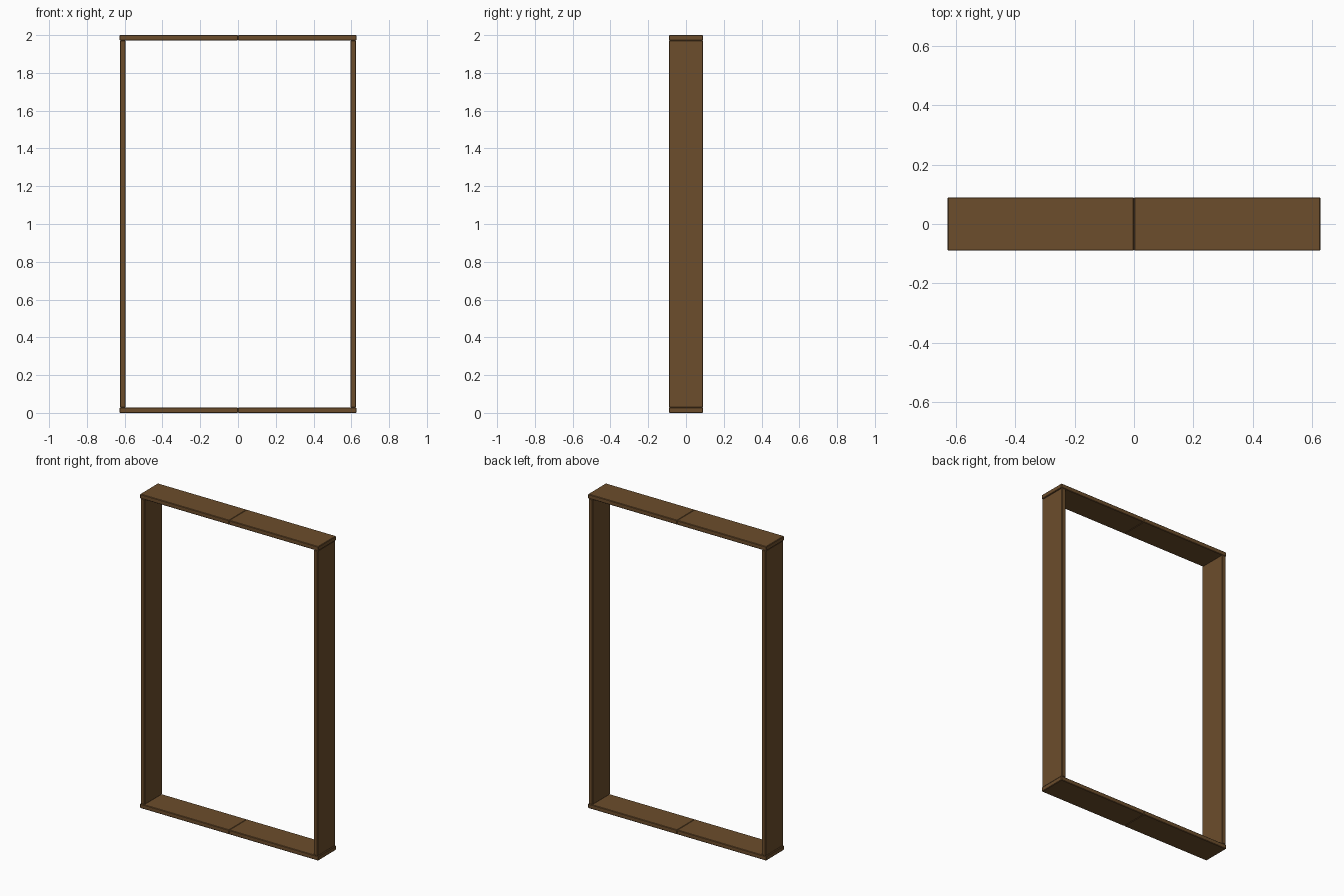
import bpy

if "Cube" in bpy.data.objects:
    bpy.data.objects.remove(bpy.data.objects["Cube"])

HALF_W, HALF_D, HEIGHT = 0.628, 0.09, 2.0
THICK = 0.028    # board thickness
INSET = 0.004    # posts sit slightly inside the rail ends

wood = bpy.data.materials.new("brown_wood")
wood.diffuse_color = (0.15, 0.075, 0.025, 1)
wood.use_nodes = True
wood.node_tree.nodes["Principled BSDF"].inputs["Base Color"].default_value = wood.diffuse_color


def board(name, x0, x1, z0, z1, depth):
    """Flat board with finely chamfered edges."""
    bpy.ops.mesh.primitive_cube_add(size=1, location=((x0 + x1) / 2, 0, (z0 + z1) / 2))
    ob = bpy.context.object
    ob.name = name
    ob.scale = (x1 - x0, 2 * depth, z1 - z0)
    bpy.ops.object.transform_apply(location=False, rotation=False, scale=True)
    ob.data.materials.append(wood)
    bev = ob.modifiers.new("edge_chamfer", "BEVEL")
    bev.width = 0.003
    bev.segments = 1
    return ob


# Top and bottom rails, each made of two boards meeting at the centre
for level, z in (("bottom", 0.0), ("top", HEIGHT - THICK)):
    board(f"{level}_rail_left", -HALF_W, 0, z, z + THICK, HALF_D)
    board(f"{level}_rail_right", 0, HALF_W, z, z + THICK, HALF_D)

# Side posts standing between the rails
outer, inner = HALF_W - INSET, HALF_W - INSET - THICK
board("side_post_left", -outer, -inner, THICK, HEIGHT - THICK, HALF_D)
board("side_post_right", inner, outer, THICK, HEIGHT - THICK, HALF_D)
